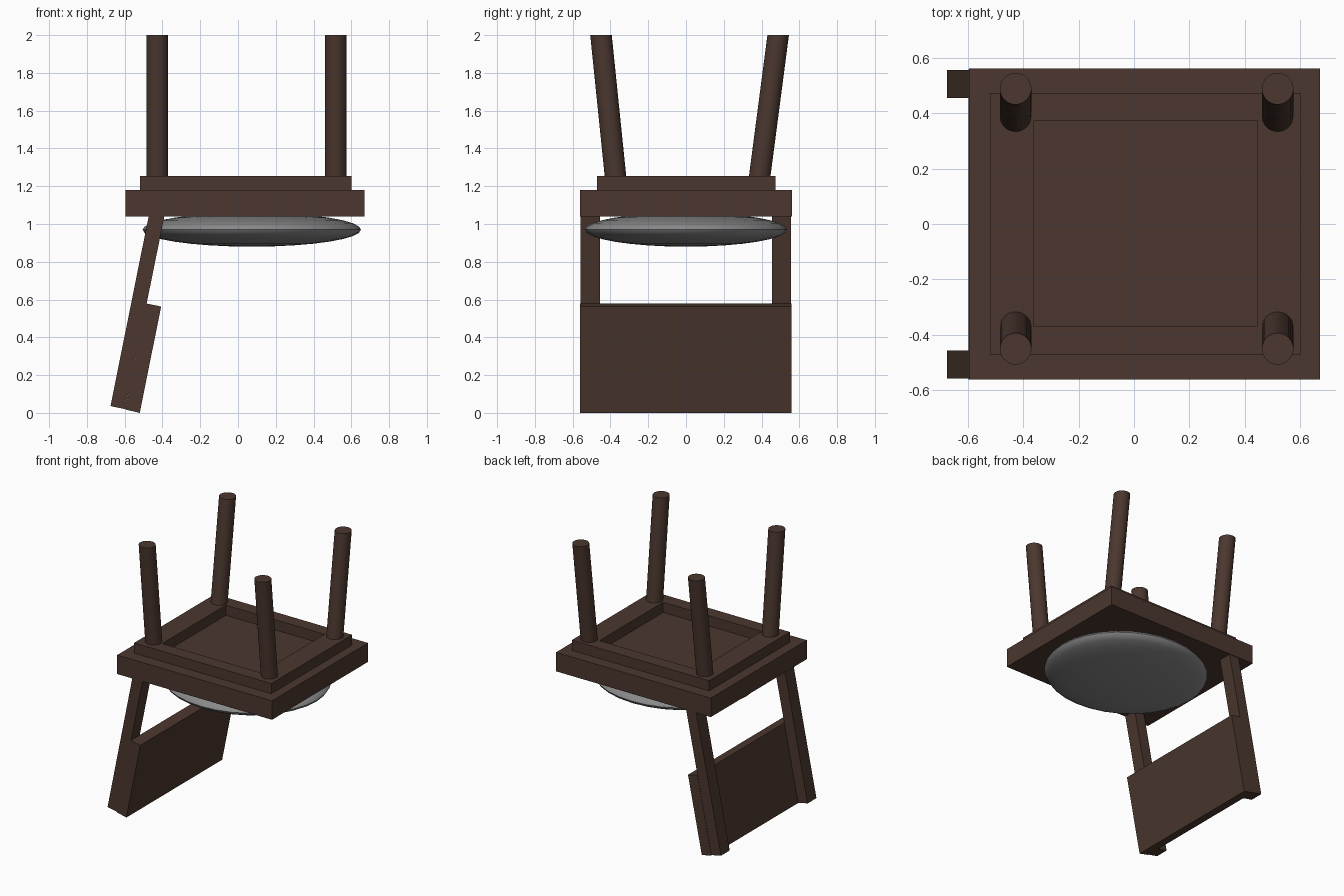
import bpy, bmesh, math

if "Cube" in bpy.data.objects:
    bpy.data.objects.remove(bpy.data.objects["Cube"])


def material(name, rgb):
    m = bpy.data.materials.new(name)
    m.diffuse_color = (*rgb, 1)
    m.use_nodes = True
    m.node_tree.nodes["Principled BSDF"].inputs["Base Color"].default_value = m.diffuse_color
    return m


WOOD = material("dark brown wood", (0.07, 0.038, 0.028))
FABRIC = material("grey fabric", (0.25, 0.25, 0.25))


def finish(name, bm, mat, smooth=False):
    bmesh.ops.recalc_face_normals(bm, faces=bm.faces)
    me = bpy.data.meshes.new(name)
    bm.to_mesh(me)
    bm.free()
    me.materials.append(mat)
    ob = bpy.data.objects.new(name, me)
    bpy.context.collection.objects.link(ob)
    if smooth:
        bpy.ops.object.select_all(action='DESELECT')
        ob.select_set(True)
        bpy.context.view_layer.objects.active = ob
        bpy.ops.object.shade_smooth_by_angle(angle=math.radians(40))
    return ob


def box(name, x, y, z):
    bm = bmesh.new()
    bmesh.ops.create_cube(bm, size=1)
    for v in bm.verts:
        v.co = [r[0] if c < 0 else r[1] for c, r in zip(v.co, (x, y, z))]
    return finish(name, bm, WOOD)


def side_profile(name, pts, y0, y1):
    # x-z outline extruded along y
    bm = bmesh.new()
    f = bm.faces.new([bm.verts.new((x, y0, z)) for x, z in pts])
    ext = bmesh.ops.extrude_face_region(bm, geom=[f])["geom"]
    for v in ext:
        if isinstance(v, bmesh.types.BMVert):
            v.co.y = y1
    return finish(name, bm, WOOD)


def leg(name, x, y_base, y_tip):
    # round leg sheared outwards, with level ends
    z0, z1 = 1.19, 2.0
    bm = bmesh.new()
    bmesh.ops.create_cone(bm, cap_ends=True, segments=32,
                          radius1=0.057, radius2=0.057, depth=1)
    for v in bm.verts:
        t = v.co.z + 0.5
        v.co.x += x
        v.co.y += y_base + (y_tip - y_base) * t
        v.co.z = z0 + (z1 - z0) * t
    return finish(name, bm, WOOD, True)


# seat slab (the chair stands upside down)
box("seat", (-0.595, 0.67), (-0.56, 0.56), (1.04, 1.18))

# raised frame under the seat
Z = (1.17, 1.255)
box("frame_left", (-0.52, -0.36), (-0.47, 0.473), Z)
box("frame_right", (0.445, 0.602), (-0.47, 0.473), Z)
box("frame_front", (-0.36, 0.445), (-0.47, -0.37), Z)
box("frame_back", (-0.36, 0.445), (0.373, 0.473), Z)

# legs
for side, x in (("left", -0.427), ("right", 0.518)):
    leg("front_leg_" + side, x, -0.367, -0.45)
    leg("back_leg_" + side, x, 0.382, 0.488)

# cushion
bm = bmesh.new()
bmesh.ops.create_uvsphere(bm, u_segments=32, v_segments=16, radius=1)
for v in bm.verts:
    v.co = (0.073 + 0.578 * v.co.x, 0.535 * v.co.y, 0.97 + 0.09 * v.co.z)
finish("cushion", bm, FABRIC, True)

# slanted backrest posts and board
post = [(-0.675, 0.036), (-0.597, 0.02), (-0.382, 1.08), (-0.463, 1.09)]
side_profile("back_post_front", post, -0.558, -0.456)
side_profile("back_post_rear", post, 0.454, 0.556)
board = [(-0.597, 0.018), (-0.52, 0.0), (-0.407, 0.563), (-0.484, 0.579)]
side_profile("backrest_board", board, -0.56, 0.558)
